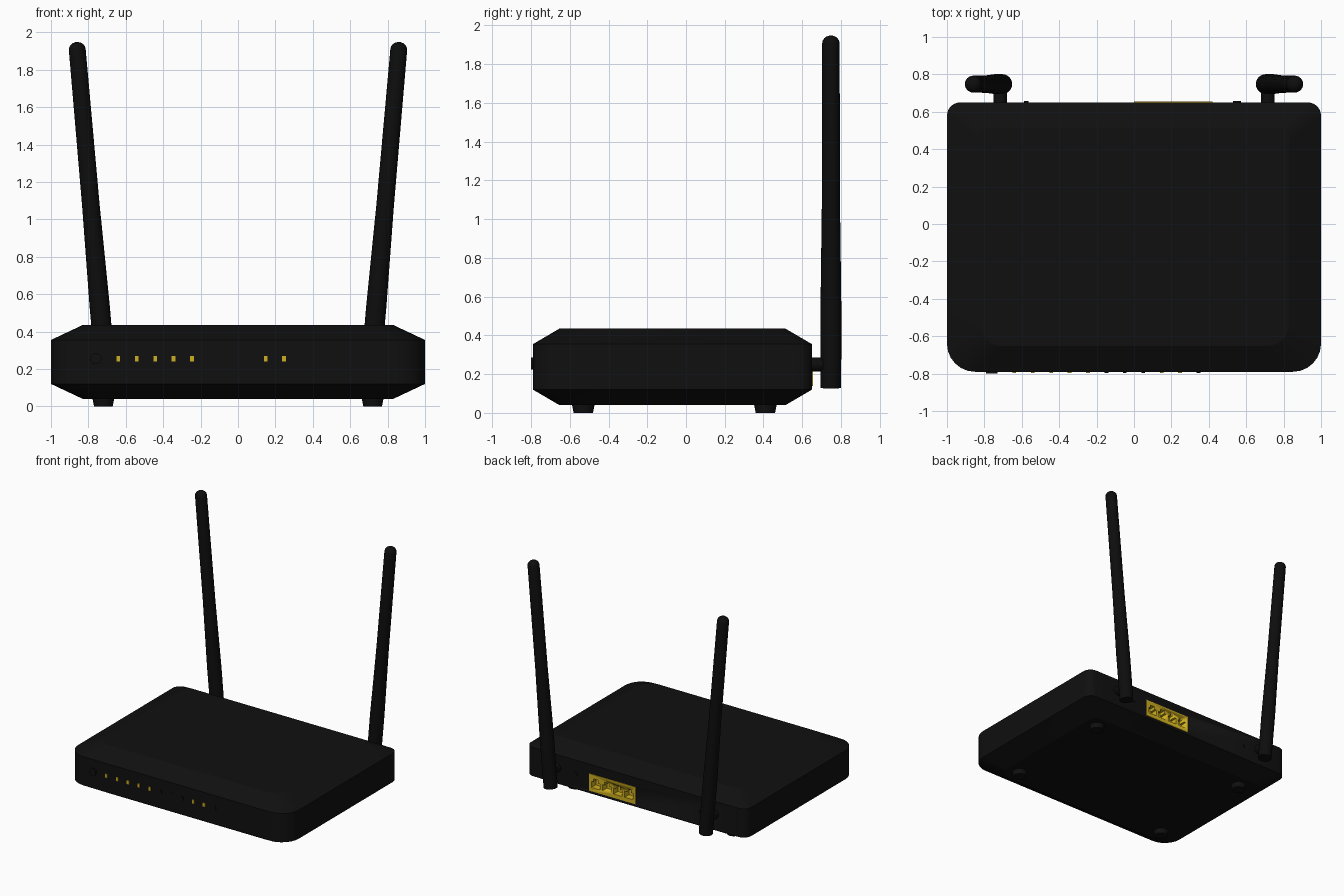
import bpy, bmesh, math
from mathutils import Vector, Matrix

if "Cube" in bpy.data.objects:
    bpy.data.objects.remove(bpy.data.objects["Cube"])


def mat(name, rgb):
    m = bpy.data.materials.new(name)
    m.diffuse_color = (*rgb, 1)
    m.use_nodes = True
    m.node_tree.nodes["Principled BSDF"].inputs["Base Color"].default_value = m.diffuse_color
    return m


BLACK = mat("matte black", (0.005, 0.005, 0.005))
DARK = mat("antenna black", (0.004, 0.004, 0.004))
YELLOW = mat("yellow", (0.62, 0.43, 0.015))


def finish(name, bm, material, angle=20):
    bmesh.ops.recalc_face_normals(bm, faces=bm.faces)
    me = bpy.data.meshes.new(name)
    bm.to_mesh(me)
    bm.free()
    ob = bpy.data.objects.new(name, me)
    bpy.context.collection.objects.link(ob)
    me.materials.append(material)
    bpy.ops.object.select_all(action='DESELECT')
    ob.select_set(True)
    bpy.context.view_layer.objects.active = ob
    bpy.ops.object.shade_smooth_by_angle(angle=math.radians(angle))
    return ob


def loft(name, rings, material, angle=20):
    """Skin a stack of equal-length point rings and cap both ends."""
    bm = bmesh.new()
    loops = [[bm.verts.new(p) for p in r] for r in rings]
    n = len(loops[0])
    for a, b in zip(loops, loops[1:]):
        for i in range(n):
            bm.faces.new((a[i], a[(i + 1) % n], b[(i + 1) % n], b[i]))
    bm.faces.new(loops[0])
    bm.faces.new(loops[-1])
    return finish(name, bm, material, angle)


def box(name, x, y, z, material):
    """Box from (min, max) pairs."""
    rings = [[(x[0], y[0], h), (x[1], y[0], h), (x[1], y[1], h), (x[0], y[1], h)] for h in z]
    return loft(name, rings, material)


def lathe(name, profile, material, matrix, n=24, angle=35):
    """Turn (radius, height) points around local z, then place by matrix."""
    rings = [[matrix @ Vector((r * math.cos(2 * math.pi * i / n), r * math.sin(2 * math.pi * i / n), h))
              for i in range(n)] for r, h in profile]
    return loft(name, rings, material, angle)


def cut(target, cutter):
    mod = target.modifiers.new("cut", 'BOOLEAN')
    mod.operation = 'DIFFERENCE'
    mod.solver = 'EXACT'
    mod.object = cutter
    cutter.hide_render = True
    cutter.display_type = 'WIRE'
    cutter.hide_set(True)


# Body: rounded outline, larger radius at the front, chamfered above and below
outline = []
for cx, cy, r, start in ((0.93, 0.58, 0.07, 0), (-0.93, 0.58, 0.07, 90),
                         (-0.85, -0.64, 0.15, 180), (0.85, -0.64, 0.15, 270)):
    for k in range(7):
        a = math.radians(start + 15 * k)
        outline.append((cx + r * math.cos(a), cy + r * math.sin(a)))
MID = -0.07


def body_ring(z, sx, sy):
    return [(x * sx, MID + (y - MID) * sy, z) for x, y in outline]


body = loft("body", [body_ring(0.04, 0.83, 0.81), body_ring(0.12, 1, 1),
                     body_ring(0.355, 1, 1), body_ring(0.435, 0.83, 0.81)], BLACK)

# Feet
for x in (-0.72, 0.72):
    for y in (-0.53, 0.41):
        lathe("foot", [(0.05, 0), (0.06, 0.05)], BLACK, Matrix.Translation((x, y, 0)))

# Front lights: lit ones yellow, unlit ones black, plus a wide button at the left
LIT = {0, 1, 2, 3, 4, 8, 9}
for i in range(11):
    x = -0.64 + 0.0985 * i
    box("status_light", (x - 0.01, x + 0.01), (-0.796, -0.78), (0.24, 0.27),
        YELLOW if i in LIT else BLACK)
lathe("front_button", [(0.03, 0), (0.03, 0.02)], BLACK,
      Matrix.Translation((-0.76, -0.78, 0.255)) @ Matrix.Rotation(math.pi / 2, 4, 'X'))

# Rear port block, set in a pocket in the body
pocket = box("port_pocket_cutter", (0.005, 0.415), (0.59, 0.75), (0.145, 0.275), BLACK)
cut(body, pocket)
ports = box("port_block", (0.0, 0.42), (0.585, 0.655), (0.14, 0.28), YELLOW)
PORT = [(-0.038, -0.035), (0.038, -0.035), (0.038, 0.015), (0.02, 0.015),
        (0.02, 0.04), (-0.02, 0.04), (-0.02, 0.015), (-0.038, 0.015)]
for i in range(4):
    cx = 0.06 + 0.1 * i
    cutter = loft("port_opening_cutter",
                  [[(cx + px, y, 0.207 + pz) for px, pz in PORT] for y in (0.6, 0.7)], YELLOW)
    cut(ports, cutter)

# Small rear buttons
for x, r in ((0.55, 0.022), (-0.575, 0.012)):
    lathe("rear_button", [(r, 0), (r, 0.02)], BLACK,
          Matrix.Translation((x, 0.637, 0.235)) @ Matrix.Rotation(-math.pi / 2, 4, 'X'), 16)

# Antennas leaning outward, each on a short rear hinge
tip = [(0.045 * math.cos(math.radians(a)), 1.785 + 0.04 * math.sin(math.radians(a)))
       for a in (0, 20, 40, 60, 80)]
for s in (-1, 1):
    lathe("antenna_hinge", [(0.036, 0), (0.036, 0.12)], DARK,
          Matrix.Translation((s * 0.715, 0.63, 0.25)) @ Matrix.Rotation(-math.pi / 2, 4, 'X'))
    lathe("antenna", [(0.053, 0), (0.054, 0.4), (0.047, 0.95)] + tip, DARK,
          Matrix.Translation((s * 0.704, 0.748, 0.13)) @ Matrix.Rotation(s * math.radians(5), 4, 'Y'))
